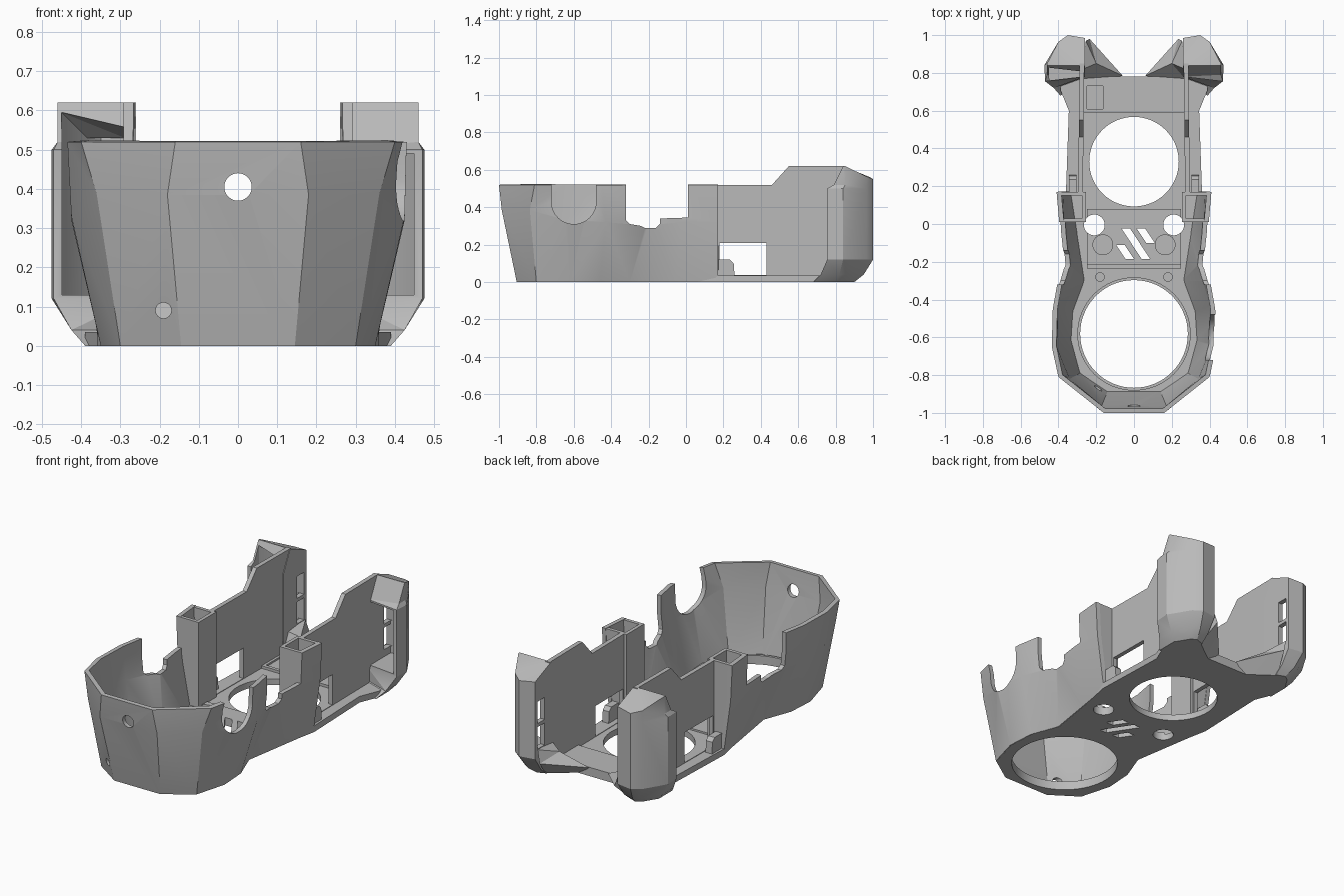
import bpy, bmesh, math

if "Cube" in bpy.data.objects:
    bpy.data.objects.remove(bpy.data.objects["Cube"])

grey = bpy.data.materials.new("plain grey")
grey.use_nodes = True
grey.diffuse_color = (0.49, 0.49, 0.49, 1)
grey.node_tree.nodes["Principled BSDF"].inputs["Base Color"].default_value = (0.49, 0.49, 0.49, 1)
parts = []


def loft(name, rings, closed=True):
    """Solid through rings of 3D points, or an open sheet through paths."""
    bm = bmesh.new()
    rows = [[bm.verts.new(p) for p in ring] for ring in rings]
    n = len(rows[0])
    for low, high in zip(rows, rows[1:]):
        for i in range(n if closed else n - 1):
            j = (i + 1) % n
            bm.faces.new((low[i], low[j], high[j], high[i]))
    if closed:
        bm.faces.new(rows[0])
        bm.faces.new(rows[-1])
    bmesh.ops.triangulate(bm, faces=bm.faces[:])
    if closed:
        bmesh.ops.recalc_face_normals(bm, faces=bm.faces[:])
    mesh = bpy.data.meshes.new(name)
    bm.to_mesh(mesh)
    bm.free()
    mesh.materials.append(grey)
    obj = bpy.data.objects.new(name, mesh)
    bpy.context.scene.collection.objects.link(obj)
    parts.append(obj)
    return obj


def prism(name, outline, a, b, axis="z"):
    place = {"z": lambda u, v, w: (u, v, w), "x": lambda u, v, w: (w, u, v),
             "y": lambda u, v, w: (u, w, v)}[axis]
    return loft(name, [[place(u, v, w) for u, v in outline] for w in (a, b)])


def box(name, x0, x1, y0, y1, z0, z1):
    return prism(name, [(x0, y0), (x1, y0), (x1, y1), (x0, y1)], z0, z1)


def circle(u, v, r, n=48):
    return [(u + r * math.cos(math.tau * i / n), v + r * math.sin(math.tau * i / n)) for i in range(n)]


def apply_modifier(obj, kind, **settings):
    mod = obj.modifiers.new(kind, kind)
    for key, value in settings.items():
        setattr(mod, key, value)
    bpy.context.view_layer.objects.active = obj
    bpy.ops.object.modifier_apply(modifier=mod.name)


def cut(obj, *cutters):
    for c in cutters:
        parts.remove(c)
        c.hide_render = True
        # Try the next solver if one loses the part
        for solver in ("EXACT", "MANIFOLD", "FLOAT"):
            backup = obj.data.copy()
            apply_modifier(obj, "BOOLEAN", operation="DIFFERENCE", solver=solver, object=c)
            if len(obj.data.polygons) > len(backup.polygons) / 2:
                break
            obj.data = backup
        bpy.data.objects.remove(c)


def mirrored(half):
    return [(-p[0], *p[1:]) for p in half] + list(reversed(half))


# Front shell: faceted wall through three levels, rear to front to rear
foot = [(.355, .17), (.32, -.05), (.28, -.30), (.34, -.46), (.35, -.62), (.30, -.80), (.145, -.905)]
waist = [(.40, .17, .32), (.385, -.03, .32), (.365, -.21, .30), (.425, -.43, .32),
         (.425, -.64, .33), (.36, -.835, .385), (.18, -.985, .385)]
rim = [(.41, .17), (.395, 0), (.385, -.20), (.43, -.45), (.435, -.65), (.40, -.81), (.16, -1)]
shell = loft("front_shell", [mirrored([(x, y, 0) for x, y in foot]), mirrored(waist),
                             mirrored([(x, y, .52) for x, y in rim])], closed=False)
apply_modifier(shell, "SOLIDIFY", thickness=.025, offset=-1)
u_notch = [(-.72, .7)] + [(-.6 - .12 * math.cos(math.pi * i / 16), .43 - .12 * math.sin(math.pi * i / 16))
                          for i in range(17)] + [(-.48, .7)]
side_notch = [(-.32, .7), (-.32, .33), (-.30, .31), (-.24, .30), (-.22, .29), (-.16, .29),
              (-.14, .31), (-.14, .34), (.01, .345), (.01, .7)]
cut(shell,
    prism("notch", u_notch, .25, .6, "x"),
    prism("gap", side_notch, -.6, .6, "x"),
    prism("front_hole", circle(0, .405, .035), -1.1, -.8, "y"),
    prism("small_hole", circle(-.19, .09, .02), -1.1, -.7, "y"))

# Floor with its two large openings, round holes and slanted slots
edge = [(x - .004, y + .004) for x, y in foot if y < .1]
rear = [(.25, .78), (.27, .87), (.39, .80), (.39, .71), (.345, .60), (.36, .17)]
floor = prism("floor", mirrored(rear + edge), 0, .035)


def floor_cutters():
    out = [prism("opening", circle(x, y, r, 64), -.1, .2)
           for x, y, r in ((0, -.582, .285), (0, .33, .237), (.21, -.005, .055), (-.21, -.005, .055))]
    for x0, x1, y0, y1 in ((-.095, -.045, -.11, -.185), (-.065, .04, -.025, -.185), (.015, .065, -.025, -.10)):
        out.append(prism("slot", [(x0, y0), (x0 + .045, y0), (x1 + .045, y1), (x1, y1)], -.1, .2))
    return out


cut(floor, *floor_cutters())
deck = box("centre_deck", -.25, .25, -.215, .08, .034, .045)
cut(deck, *floor_cutters())
collar = prism("front_opening_collar", circle(0, -.582, .30, 64), .03, .05)
cut(collar, prism("bore", circle(0, -.582, .285, 64), -.1, .2))
box("front_crossbar", -.25, .25, -.235, -.215, .03, .07)
crossbar = box("rear_crossbar", -.265, .265, .59, .78, .03, .05)
cut(crossbar, box("pocket", -.25, -.165, .61, .73, .04, .2))

# Parts repeated on both sides
for s, side in ((1, "left"), (-1, "right")):
    # Deck bosses
    for x, y, r in ((.165, -.11, .055), (.18, -.28, .025)):
        prism(side + "_boss", circle(s * x, y, r, 32), .03, .06)

    # Hollow post behind the shell notch
    box(side + "_post_inner_wall", s * .255, s * .275, .01, .17, .03, .52)
    for y, low, high in ((.01, .31, .38), (.15, .34, .395)):
        prism(side + "_post_wall", [(s * .26, .02), (s * low, .02), (s * high, .34),
                                    (s * high, .52), (s * .26, .52)], y, y + .02, "y")

    # Tall rear side wall with window
    profile = [(.165, .02), (.165, .52), (.46, .52), (.55, .62), (.85, .62), (.85, .02)]
    wall = loft(side + "_side_wall", [[(s * (x - .012 * y), y, z) for y, z in profile] for x in (.273, .298)])
    cut(wall, prism("window", [(.18, .038), (.18, .21), (.43, .21), (.43, .038)], -.6, .6, "x"))

    # Rounded tab beside the wall
    prism(side + "_tab", [(.17, .03), (.17, .12), (.235, .12), (.255, .10), (.26, .03)], s * .305, s * .345, "x")

    # Rear pod: faceted hollow column with a sloping roof
    body = [(.26, .78), (.26, .985), (.35, 1), (.40, .965), (.475, .84), (.47, .755)]
    neck = [(.26, .79), (.26, .985), (.35, 1), (.40, .965), (.46, .85), (.46, .79)]
    low = [(.26, .78), (.26, .93), (.33, .95), (.36, .93), (.425, .82), (.425, .72)]
    base = [(.26, .75), (.26, .88), (.31, .90), (.34, .88), (.39, .80), (.39, .68)]
    roof = [(.26, .84, .62), (.26, .985, .56), (.35, 1, .55), (.40, .965, .565), (.46, .85, .62), (.46, .84, .62)]
    pod = loft(side + "_rear_pod",
               [[(s * x, y, z) for x, y in ring]
                for ring, z in ((base, 0), (low, .04), (body, .12), (body, .50), (neck, .52))]
               + [[(s * x, y, z) for x, y, z in roof]])
    hollow = [(.288, .6), (.288, .96), (.35, .975), (.385, .945), (.45, .83), (.445, .6)]
    top = .49 if s > 0 else .595
    cut(pod, loft("hollow", [[(s * x, y, .13) for x, y in hollow],
                             [(s * x, y, min(top, .595 if y < .85 else .53)) for x, y in hollow]]))
    for z in (.17, .315):
        cut(pod, box("vent", s * .2, s * .30, .90, .965, z, z + .125))

    # Slanted wedge joining the pod to the floor
    loft(side + "_rear_wedge", [
        [(s * .27, .77, 0), (s * .12, .77, 0), (s * .27, .88, 0)],
        [(s * .27, .77, .05), (s * .06, .785, .05), (s * .235, .98, .10)],
        [(s * .27, .82, .16), (s * .20, .85, .13), (s * .255, .97, .17)]])

# Smooth shading with sharp creases
bpy.ops.object.select_all(action="DESELECT")
for obj in parts:
    obj.select_set(True)
bpy.context.view_layer.objects.active = parts[0]
bpy.ops.object.shade_smooth_by_angle(angle=math.radians(28))
